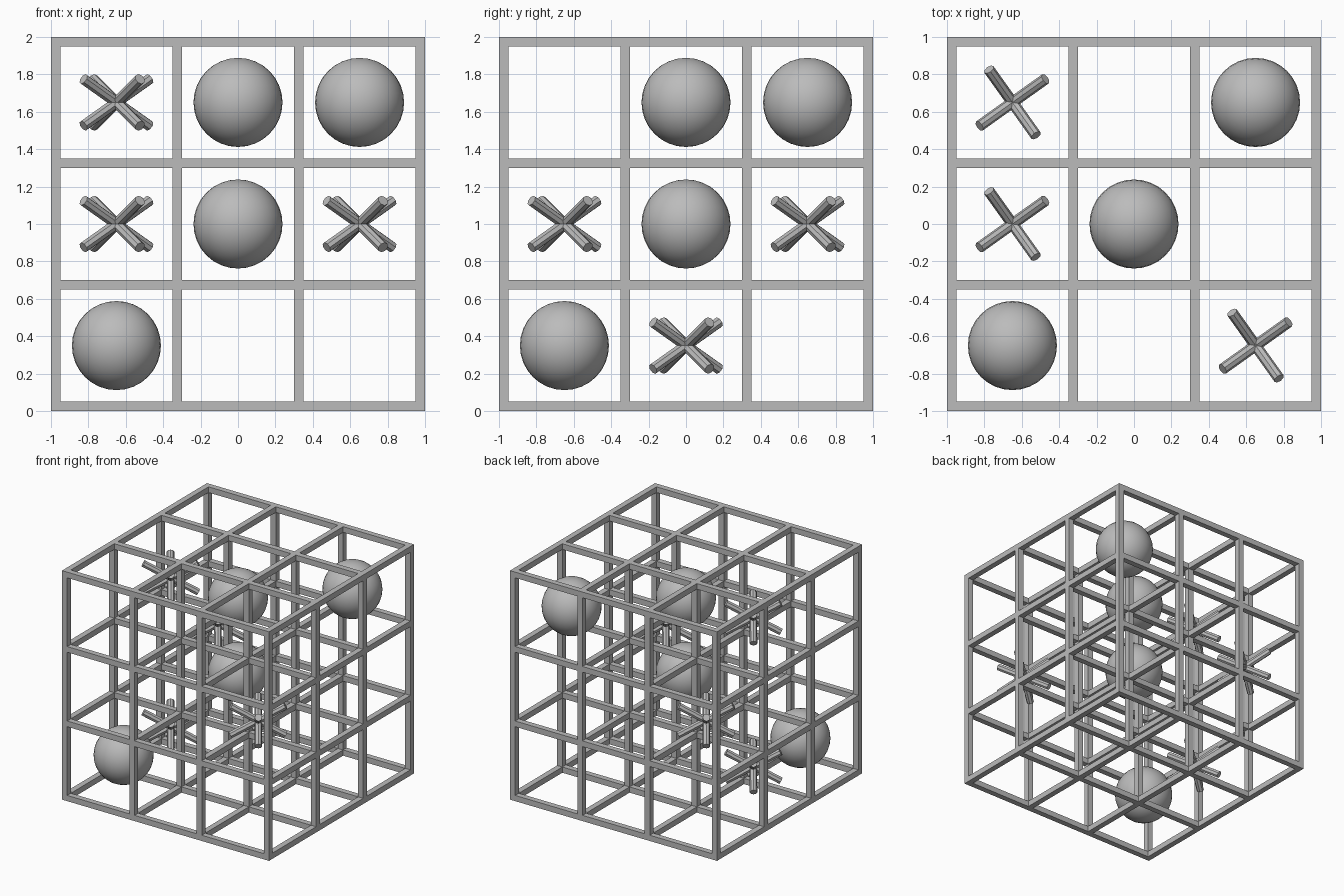
import bpy
import bmesh
from math import radians
from mathutils import Matrix, Vector

cube = bpy.data.objects.get("Cube")
if cube:
    bpy.data.objects.remove(cube, do_unlink=True)

# One plain grey for everything
GREY = (0.5, 0.5, 0.5, 1.0)
grey = bpy.data.materials.new("plain_grey")
grey.use_nodes = True
grey.diffuse_color = GREY
grey.node_tree.nodes["Principled BSDF"].inputs["Base Color"].default_value = GREY

BAR = 0.05           # square section of the frame bars
RAILS = (-0.975, -0.325, 0.325, 0.975)
CELL = 0.65          # spacing of the cells
LIFT = Vector((0, 0, 1))


def make_object(name, bm, location):
    mesh = bpy.data.meshes.new(name)
    bm.to_mesh(mesh)
    bm.free()
    mesh.materials.append(grey)
    obj = bpy.data.objects.new(name, mesh)
    obj.location = location
    bpy.context.collection.objects.link(obj)
    return obj


# Frame: a grid of full-length bars along each axis
for axis, name in enumerate(("frame_bars_across", "frame_bars_deep", "frame_bars_upright")):
    bm = bmesh.new()
    for a in RAILS:
        for b in RAILS:
            centre = [a, b]
            centre.insert(axis, 0)
            size = [BAR, BAR]
            size.insert(axis, 2)
            bmesh.ops.create_cube(bm, size=1, matrix=Matrix.Translation(centre)
                                  @ Matrix.Diagonal((*size, 1)))
    make_object(name, bm, LIFT)

# Balls, given by cell
for cell in ((0, 0, 1), (1, 1, 1), (0, 0, 0), (-1, -1, -1)):
    bm = bmesh.new()
    bmesh.ops.create_uvsphere(bm, u_segments=32, v_segments=16, radius=0.238)
    for face in bm.faces:
        face.smooth = True
    make_object("ball", bm, LIFT + Vector(cell) * CELL)

# Crosses: four tilted rods through one centre, given by cell
for cell in ((-1, 0, 1), (-1, 1, 0), (1, -1, 0), (-1, 0, -1)):
    bm = bmesh.new()
    for i in range(4):
        turn = (Matrix.Rotation(radians(35.5 + 90 * i), 4, "Z")
                @ Matrix.Rotation(radians(60), 4, "Y"))
        bmesh.ops.create_cone(bm, cap_ends=True, segments=8, radius1=0.03,
                              radius2=0.03, depth=0.5, matrix=turn)
    make_object("cross", bm, LIFT + Vector(cell) * CELL)
